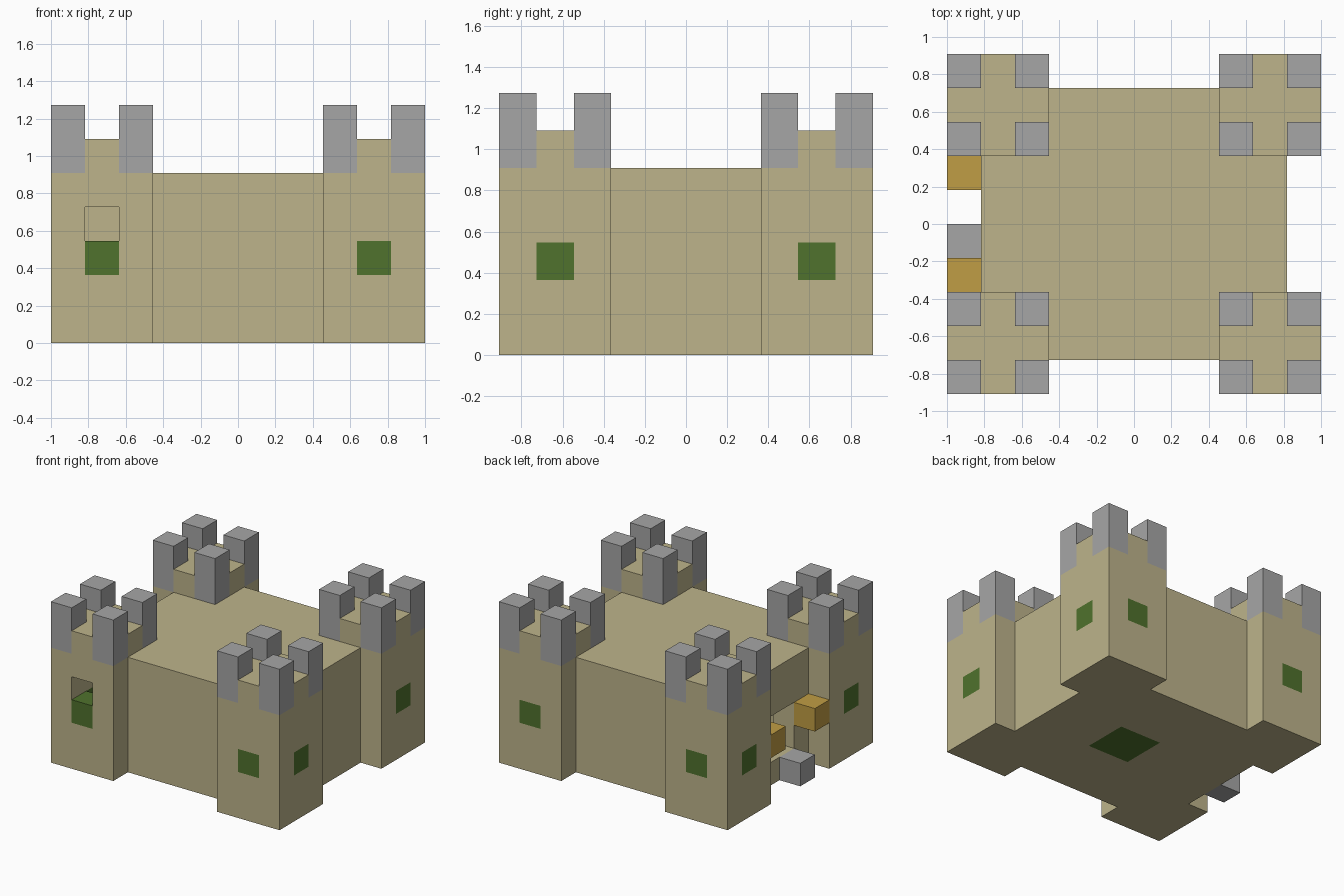
import bpy, bmesh
from itertools import product
from mathutils import Vector

if "Cube" in bpy.data.objects:
    bpy.data.objects.remove(bpy.data.objects["Cube"])

NX, NY = 11, 10          # footprint in blocks
U = 2 / NX               # block size
WALL_TOP, TOWER_TOP, MERLON_TOP = 5, 6, 7


def material(name, rgb):
    m = bpy.data.materials.new(name)
    m.use_nodes = True
    m.diffuse_color = (*rgb, 1)
    m.node_tree.nodes["Principled BSDF"].inputs["Base Color"].default_value = (*rgb, 1)
    return m


MATS = [material("sandstone", (0.51, 0.456, 0.258)),
        material("grey_stone", (0.38, 0.38, 0.38)),
        material("green", (0.08, 0.168, 0.026)),
        material("gold", (0.53, 0.34, 0.058))]
SAND, GREY, GREEN, GOLD = range(4)


def block(x, y, z, colour=SAND):
    """All cells of a box given as ranges, with their colour."""
    return {c: colour for c in product(range(*x), range(*y), range(*z))}


def carve(cells, *box):
    for c in block(*box):
        cells.pop(c, None)


parts = {}

# Keep: hollow hall with a floor, a roof, a doorway and a floor panel
keep = block((1, NX - 1), (1, NY - 1), (0, WALL_TOP))
carve(keep, (2, NX - 2), (2, NY - 2), (1, WALL_TOP - 1))
carve(keep, (1, 2), (4, 6), (1, 3))
keep.update(block((5, 7), (4, 6), (0, 1), GREEN))
parts["keep"] = keep

# Corner towers: hollow shaft, grey corner merlons, a window on each outer side
for side_x, side_y in product((0, 1), repeat=2):
    x0, y0 = side_x * (NX - 3), side_y * (NY - 3)
    carve(keep, (x0, x0 + 3), (y0, y0 + 3), (0, WALL_TOP))
    tower = block((x0, x0 + 3), (y0, y0 + 3), (0, TOWER_TOP))
    carve(tower, (x0 + 1, x0 + 2), (y0 + 1, y0 + 2), (1, TOWER_TOP - 1))
    for dx, dy in product((0, 2), repeat=2):
        tower.update({(x0 + dx, y0 + dy, z): GREY for z in range(WALL_TOP, MERLON_TOP)})
    tower[x0 + 2 * side_x, y0 + 1, 2] = GREEN
    tower[x0 + 1, y0 + 2 * side_y, 2] = GREEN
    name = ("back" if side_y else "front") + ("_left" if side_x else "_right") + "_tower"
    parts[name] = tower

# Opening above one front window
del parts["front_right_tower"][1, 0, 3]

# Gate lamps and door step
parts["front_gate_lamp"] = {(0, 3, 2): GOLD}
parts["back_gate_lamp"] = {(0, 6, 2): GOLD}
parts["door_step"] = {(0, 4, 0): GREY}

filled = set().union(*parts.values())


def build(name, cells):
    """Skin the cells with their exposed faces and merge flat regions."""
    bm = bmesh.new()
    for cell, colour in cells.items():
        centre = Vector(cell) + Vector((0.5, 0.5, 0.5))
        for axis, sign in product(range(3), (-1, 1)):
            n = Vector((0, 0, 0))
            n[axis] = sign
            if tuple(int(v) for v in Vector(cell) + n) in filled:
                continue
            a = Vector((0, 0, 0))
            a[(axis + 1) % 3] = 0.5
            b = n.cross(a)
            quad = [centre + n / 2 + p for p in (a + b, b - a, -a - b, a - b)]
            face = bm.faces.new([bm.verts.new(
                ((p.x - NX / 2) * U, (p.y - NY / 2) * U, p.z * U)) for p in quad])
            face.material_index = colour
    bmesh.ops.remove_doubles(bm, verts=bm.verts, dist=U / 100)
    bmesh.ops.dissolve_limit(bm, angle_limit=0.02, verts=bm.verts, edges=bm.edges,
                             delimit={"MATERIAL"})
    mesh = bpy.data.meshes.new(name)
    bm.to_mesh(mesh)
    bm.free()
    for m in MATS:
        mesh.materials.append(m)
    obj = bpy.data.objects.new(name, mesh)
    bpy.context.collection.objects.link(obj)


for part_name, part_cells in parts.items():
    build(part_name, part_cells)
